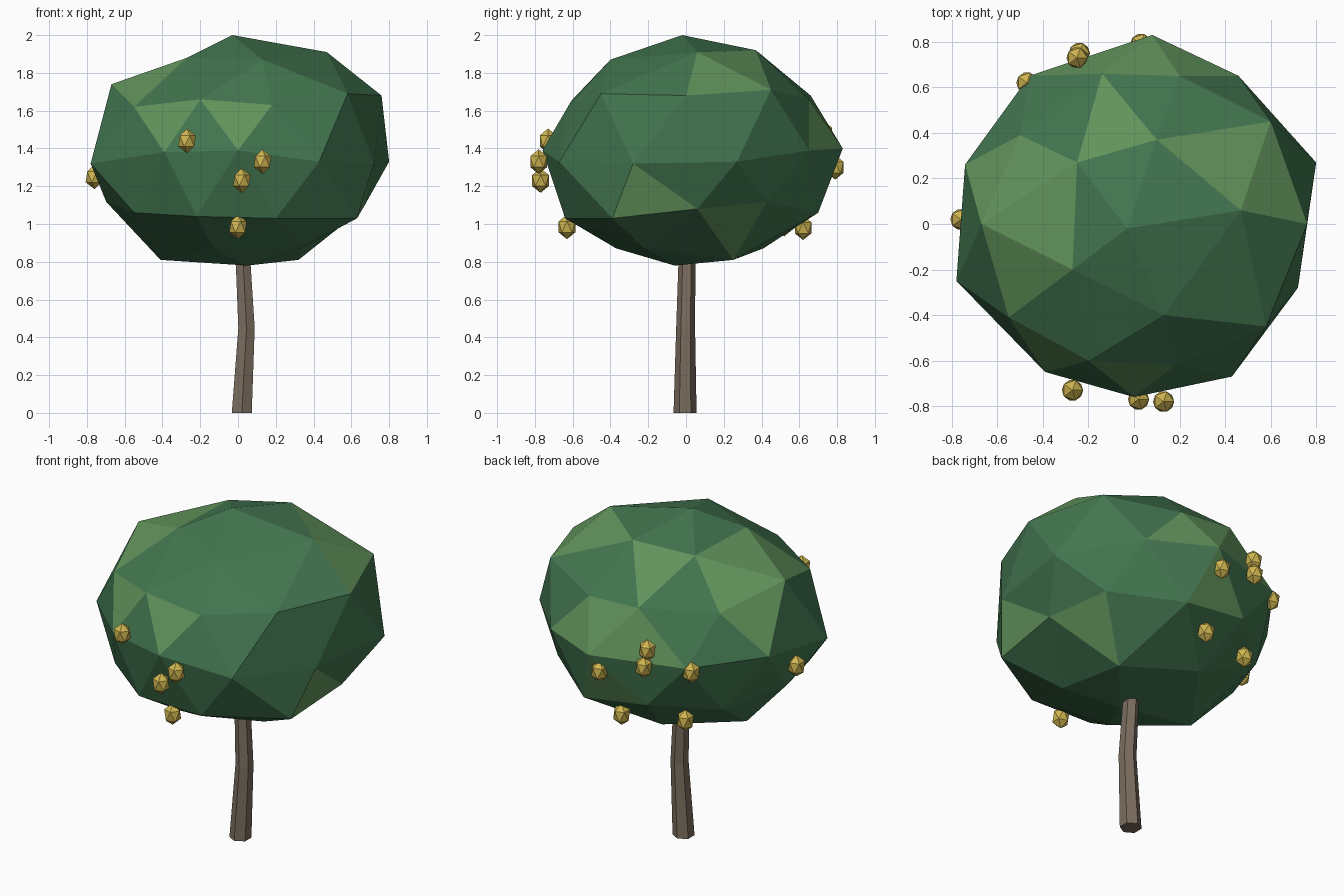
import bpy
import bmesh
from math import cos, sin, radians, tau
from mathutils import Vector

default_cube = bpy.data.objects.get("Cube")
if default_cube:
    bpy.data.objects.remove(default_cube, do_unlink=True)


def make_material(name, colour):
    material = bpy.data.materials.new(name)
    material.use_nodes = True
    material.diffuse_color = (*colour, 1)
    shader = material.node_tree.nodes["Principled BSDF"]
    shader.inputs["Base Color"].default_value = (*colour, 1)
    shader.inputs["Roughness"].default_value = 0.9
    return material


def make_object(name, bm, *materials):
    mesh = bpy.data.meshes.new(name)
    bmesh.ops.recalc_face_normals(bm, faces=bm.faces)
    bm.to_mesh(mesh)
    bm.free()
    for material in materials:
        mesh.materials.append(material)
    obj = bpy.data.objects.new(name, mesh)
    bpy.context.collection.objects.link(obj)
    return obj


def direction(azimuth, elevation):
    a, e = radians(azimuth), radians(elevation)
    return Vector((cos(a) * cos(e), sin(a) * cos(e), sin(e)))


leaf_green = make_material("leaf green", (0.055, 0.18, 0.08))
light_leaf_green = make_material("light leaf green", (0.12, 0.29, 0.105))
bark_brown = make_material("bark brown", (0.2, 0.155, 0.115))
fruit_yellow = make_material("fruit yellow", (0.62, 0.46, 0.08))

# Canopy: a faceted ball with a few lighter leaf patches (azimuth, elevation)
LIGHT_PATCHES = [
    (36, 52), (108, 52), (180, 52), (12, 40), (154, 40), (-156, 40),
    (90, 20), (162, 20), (-126, 20), (-90, 20), (72, 9), (108, 9),
    (-18, -20), (90, -20), (24, -40),
]
canopy = bmesh.new()
bmesh.ops.create_icosphere(canopy, subdivisions=2, radius=1)
canopy.faces.ensure_lookup_table()
for patch in LIGHT_PATCHES:
    aim = direction(*patch)
    face = max(canopy.faces, key=lambda f: f.calc_center_median().normalized().dot(aim))
    face.material_index = 1

# Canopy: flatten the ball, then pull its nearest corners to an uneven crown
for vert in canopy.verts:
    vert.co = Vector((vert.co.x * 0.78, vert.co.y * 0.78 + 0.02, vert.co.z * 0.61 + 1.39))
CROWN_CORNERS = [
    # top
    (-.03, -.02, 2), (.47, .06, 1.91), (.1, .37, 1.92), (-.25, .27, 1.88),
    (-.27, -.2, 1.88), (.13, -.4, 1.87),
    # shoulder
    (.76, 0, 1.68), (.6, .45, 1.71), (.2, .65, 1.66), (-.14, .66, 1.68),
    (-.5, .39, 1.64), (-.67, 0, 1.74), (-.55, -.41, 1.62), (-.2, -.6, 1.66),
    (.18, -.62, 1.63), (.58, -.45, 1.69),
    # waist
    (.8, .27, 1.33), (.08, .83, 1.4), (-.78, -.25, 1.32), (-.39, -.65, 1.38),
    (.43, -.67, 1.33), (.72, -.28, 1.32),
    # underside
    (.66, .06, 1.08), (.2, .7, 1.06), (-.55, -.4, 1.06), (-.22, -.64, 1.04),
    (.2, -.64, 1.03), (.63, -.39, 1.03), (.32, .25, .81), (-.41, 0, .81),
    (.05, -.06, .78),
]
starts = {vert: vert.co.copy() for vert in canopy.verts}
for corner in CROWN_CORNERS:
    target = Vector(corner)
    nearest = min(starts, key=lambda v: (starts[v] - target).length)
    nearest.co = target
    del starts[nearest]
make_object("canopy", canopy, leaf_green, light_leaf_green)

# Trunk: a bent six-sided column, as rings of (x, y, z, radius)
SIDES = 6
trunk = bmesh.new()
rings = []
for x, y, z, radius in [(.02, -.005, 0, .061), (.045, -.002, .45, .05),
                        (.027, .005, .8, .045), (.01, .01, 1.05, .04)]:
    rings.append([trunk.verts.new((x + radius * sin(tau * i / SIDES),
                                   y + radius * cos(tau * i / SIDES), z))
                  for i in range(SIDES)])
for lower, upper in zip(rings, rings[1:]):
    for i in range(SIDES):
        j = (i + 1) % SIDES
        trunk.faces.new((lower[i], lower[j], upper[j], upper[i]))
trunk.faces.new(rings[0])
trunk.faces.new(rings[-1])
make_object("trunk", trunk, bark_brown)

# Fruit: small faceted balls resting on the leaves
FRUIT_SPOTS = [
    (-.27, -.73, 1.44), (.13, -.78, 1.33), (.02, -.77, 1.23), (0, -.63, .985),
    (-.76, .02, 1.25), (-.25, .73, 1.48), (-.24, .75, 1.38), (.03, .79, 1.3),
    (-.47, .62, 1.36), (0, .62, .98), (-.36, .52, 1),
]
for number, spot in enumerate(FRUIT_SPOTS, start=1):
    fruit = bmesh.new()
    bmesh.ops.create_icosphere(fruit, subdivisions=1, radius=0.052)
    bmesh.ops.scale(fruit, vec=(1, 1, 1.25), verts=fruit.verts)
    make_object(f"fruit_{number}", fruit, fruit_yellow).location = spot
